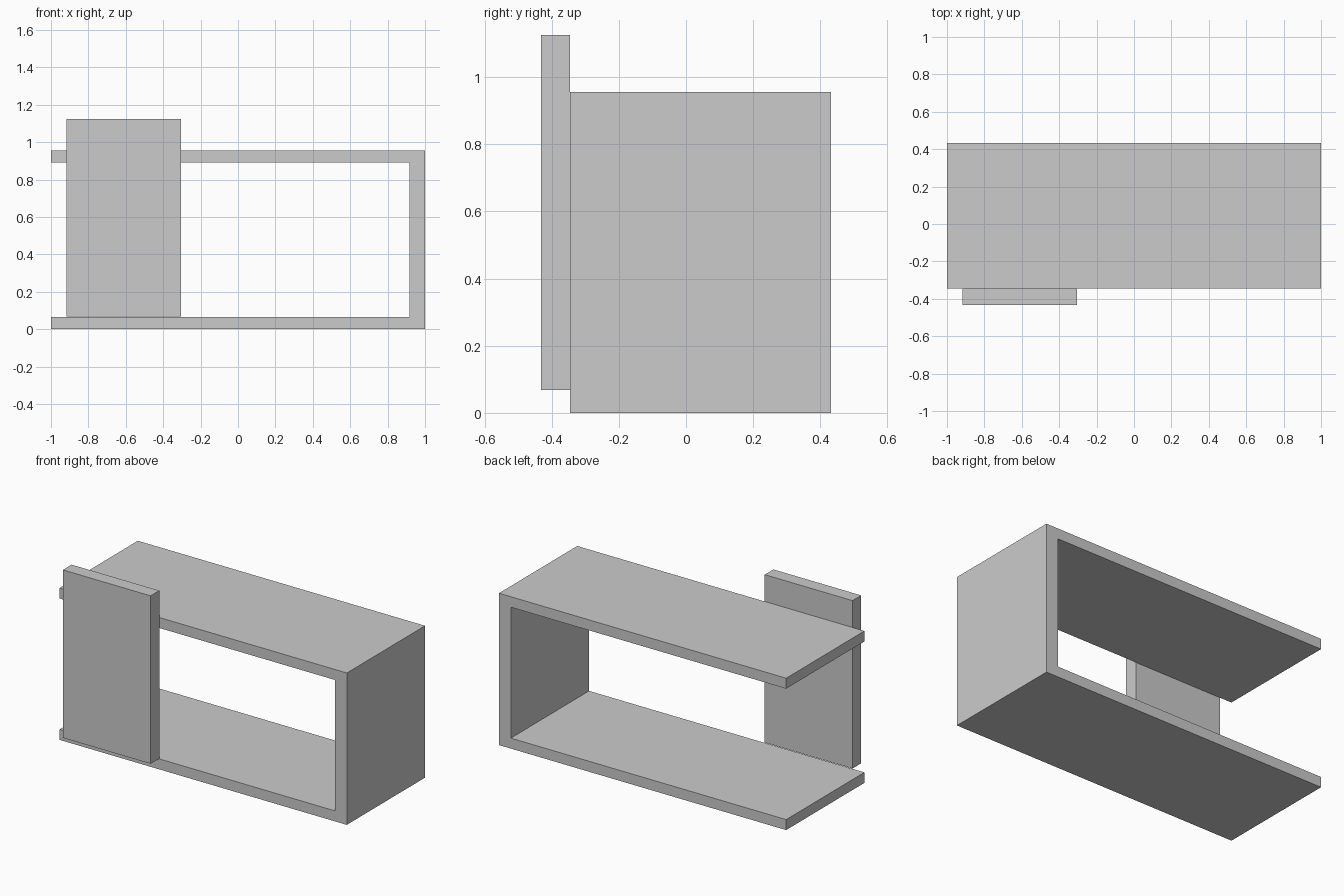
import bpy
import bmesh

if "Cube" in bpy.data.objects:
    bpy.data.objects.remove(bpy.data.objects["Cube"])


def extrude_profile(name, profile, y0, y1):
    """Extrude a closed x-z outline from y0 to y1."""
    bm = bmesh.new()
    face = bm.faces.new([bm.verts.new((x, y0, z)) for x, z in profile])
    result = bmesh.ops.extrude_face_region(bm, geom=[face])
    moved = [v for v in result["geom"] if isinstance(v, bmesh.types.BMVert)]
    bmesh.ops.translate(bm, verts=moved, vec=(0, y1 - y0, 0))
    bmesh.ops.recalc_face_normals(bm, faces=bm.faces)
    mesh = bpy.data.meshes.new(name)
    bm.to_mesh(mesh)
    bm.free()
    obj = bpy.data.objects.new(name, mesh)
    bpy.context.collection.objects.link(obj)
    return obj


FRONT, BACK = -0.346, 0.432
HEIGHT, SLAB, WALL = 0.956, 0.066, 0.083

# U-shaped shell: floor, right wall and top, open on the left
extrude_profile("shelf_frame", [
    (-1, 0), (1, 0), (1, HEIGHT), (-1, HEIGHT),
    (-1, HEIGHT - SLAB), (1 - WALL, HEIGHT - SLAB),
    (1 - WALL, SLAB), (-1, SLAB),
], FRONT, BACK)

# Upright panel standing against the front edge
extrude_profile("front_panel", [
    (-0.917, 0.068), (-0.306, 0.068), (-0.306, 1.125), (-0.917, 1.125),
], -0.432, FRONT)
